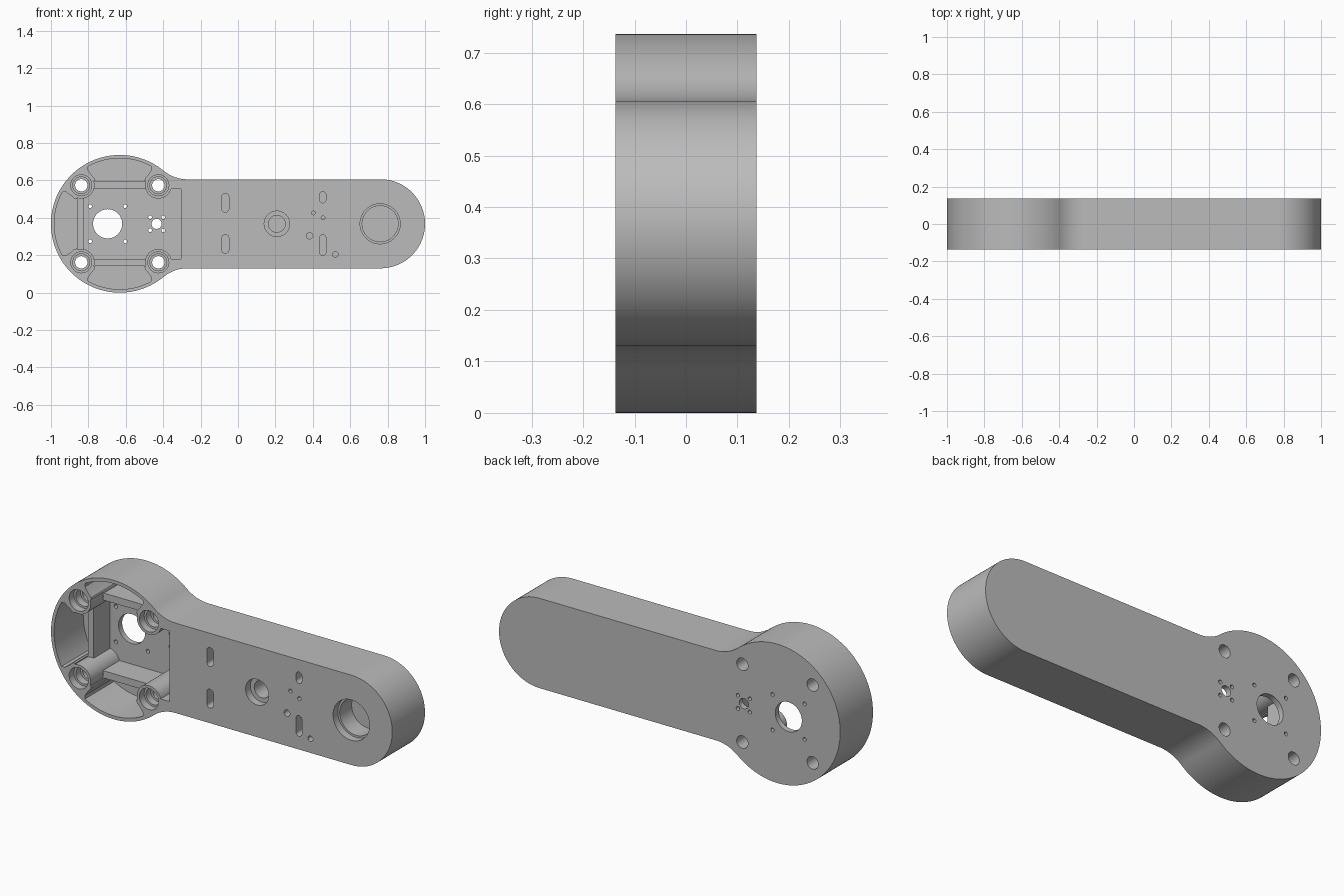
import bpy, bmesh
from math import sin, cos, pi, radians, atan2

if "Cube" in bpy.data.objects:
    bpy.data.objects.remove(bpy.data.objects["Cube"])

HUB = (-0.632, 0.368)      # centre of the round head
MID = HUB[1]
HALF = 0.137               # half thickness
FRONT, BACK = -HALF, HALF
FLOOR = 0.107              # bottom of the head pockets
OUT = 0.2                  # beyond either face

grey = bpy.data.materials.new("light_grey")
grey.use_nodes = True
grey.diffuse_color = (0.5, 0.5, 0.5, 1)
grey.node_tree.nodes["Principled BSDF"].inputs["Base Color"].default_value = (0.5, 0.5, 0.5, 1)


def arc(cx, cz, r, a0, a1, n):
    return [(cx + r * cos(a0 + (a1 - a0) * i / n), cz + r * sin(a0 + (a1 - a0) * i / n))
            for i in range(n + 1)]


def circle(cx, cz, r, n=40):
    return arc(cx, cz, r, 0, 2 * pi, n)[:-1]


def slot(cx, cz, r, length):
    h = length / 2 - r
    return arc(cx, cz + h, r, 0, pi, 12) + arc(cx, cz - h, r, pi, 2 * pi, 12)


def box(x0, x1, z0, z1):
    return [(x0, z0), (x1, z0), (x1, z1), (x0, z1)]


def prisms(name, profiles, y0, y1):
    """Extrude (x, z) outlines from y0 to y1 as one object."""
    bm = bmesh.new()
    for pts in profiles:
        face = bm.faces.new([bm.verts.new((x, y0, z)) for x, z in pts])
        new = bmesh.ops.extrude_face_region(bm, geom=[face])["geom"]
        verts = [g for g in new if isinstance(g, bmesh.types.BMVert)]
        bmesh.ops.translate(bm, verts=verts, vec=(0, y1 - y0, 0))
    bmesh.ops.recalc_face_normals(bm, faces=bm.faces)
    mesh = bpy.data.meshes.new(name)
    bm.to_mesh(mesh)
    bm.free()
    mesh.materials.append(grey)
    obj = bpy.data.objects.new(name, mesh)
    bpy.context.collection.objects.link(obj)
    return obj


def combine(profiles, y0, y1, operation="DIFFERENCE"):
    """Apply a boolean of the prisms to the arm, then drop the helper."""
    tool = prisms("helper", profiles, y0, y1)
    tool.hide_render = True
    mod = arm.modifiers.new("shape", "BOOLEAN")
    mod.operation, mod.solver, mod.object = operation, "EXACT", tool
    bpy.context.view_layer.objects.active = arm
    bpy.ops.object.modifier_apply(modifier=mod.name)
    bpy.data.objects.remove(tool)


def drill(profiles, depth):
    combine(profiles, -OUT, FRONT + depth)


# Outer body: round head, concave fillets, straight bar with a round end
R, BAR, FIL = 0.368, 0.238, 0.2
dz = BAR + FIL
dx = ((R + FIL) ** 2 - dz ** 2) ** 0.5
t = atan2(dz, dx)
fx = HUB[0] + dx
outline = arc(*HUB, R, t, 2 * pi - t, 96)
outline += arc(fx, MID - dz, FIL, pi - t, pi / 2, 16)[1:]
outline += arc(1 - BAR, MID, BAR, -pi / 2, pi / 2, 48)
outline += arc(fx, MID + dz, FIL, -pi / 2, -pi + t, 16)[:-1]
arm = prisms("link_arm", [outline], FRONT, BACK)


# Head pockets: recess over the low walls, centre pocket, three crescents
def at_hub(pts, turn=0):
    c, s = cos(turn), sin(turn)
    return [(HUB[0] + c * x - s * z, HUB[1] + s * x + c * z) for x, z in pts]


drill([at_hub(box(-0.228, 0.2, -0.228, 0.228))], 0.105)
combine([at_hub(box(-0.192, 0.327, -0.187, 0.187))], -OUT, FLOOR)
side = [(-0.17, 0.288), (-0.152, 0.262), (-0.135, 0.243), (-0.132, 0.225)]
crescent = arc(0, 0, 0.35, radians(61), radians(119), 32) + side
crescent += [(-x, z) for x, z in reversed(side)]
combine([at_hub(crescent, k * pi / 2) for k in range(3)], -OUT, FLOOR)

# Four screw bosses, stepped bores
bolts = at_hub([(sx * 0.206, sz * 0.206) for sx in (-1, 1) for sz in (-1, 1)])
combine([circle(x, z, 0.071) for x, z in bolts], FRONT, 0.12, "UNION")
drill([circle(x, z, 0.056) for x, z in bolts], 0.04)
drill([circle(x, z, 0.045) for x, z in bolts], 0.08)

# Through holes in the head floor
through = [circle(x, z, 0.033) for x, z in bolts]
through += [circle(-0.697, MID, 0.078, 64), circle(-0.435, MID, 0.027)]
for cx, d in ((-0.697, 0.094), (-0.435, 0.035)):
    through += [circle(cx + sx * d, MID + sz * d, 0.01, 16)
                for sx in (-1, 1) for sz in (-1, 1)]
combine(through, -OUT, OUT)

# Bar: shallow seats around the two round bores
drill([circle(0.76, MID, 0.107, 64), circle(0.208, MID, 0.068)], 0.04)
# Bar: deep bores, slots and pin holes
drill([circle(0.76, MID, 0.096, 64), circle(0.208, MID, 0.045),
       slot(-0.068, 0.48, 0.019, 0.1), slot(-0.068, 0.26, 0.019, 0.1),
       slot(0.453, 0.51, 0.017, 0.06), slot(0.453, 0.255, 0.017, 0.11),
       circle(0.403, 0.426, 0.01, 20), circle(0.455, 0.4, 0.01, 20),
       circle(0.383, 0.304, 0.017, 24), circle(0.52, 0.205, 0.015, 24)], 0.14)

# Smooth round walls, crisp edges
bpy.ops.object.select_all(action="DESELECT")
arm.select_set(True)
bpy.context.view_layer.objects.active = arm
bpy.ops.object.shade_smooth_by_angle(angle=radians(30))
